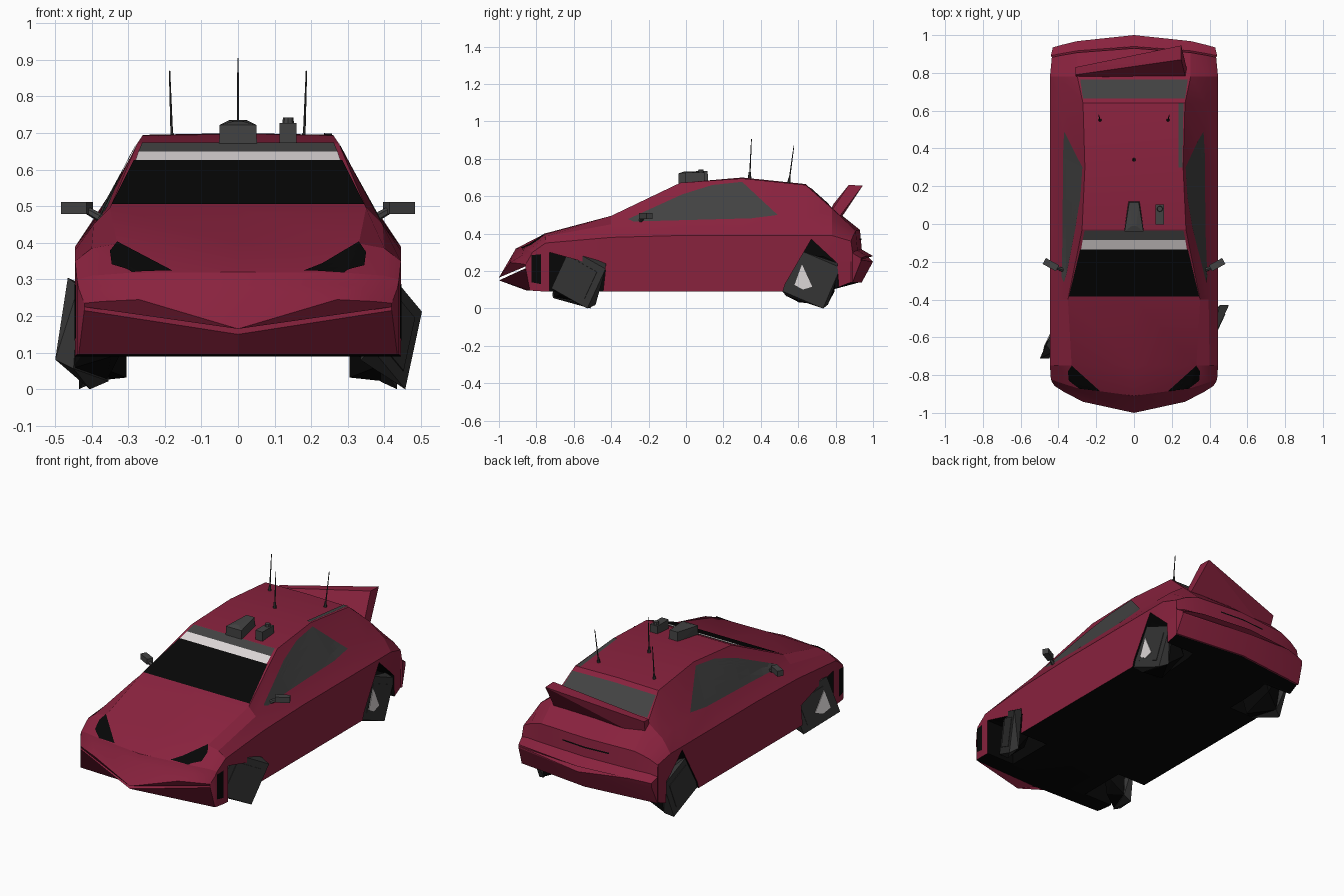
import bpy, bmesh, math
from mathutils import Vector, Matrix
from mathutils.bvhtree import BVHTree

if "Cube" in bpy.data.objects:
    bpy.data.objects.remove(bpy.data.objects["Cube"])


def material(name, r, g, b):
    m = bpy.data.materials.new(name)
    m.diffuse_color = (r, g, b, 1)
    m.use_nodes = True
    m.node_tree.nodes["Principled BSDF"].inputs["Base Color"].default_value = m.diffuse_color
    return m


RED = material("crimson_paint", 0.25, 0.016, 0.048)
BLACK = material("black", 0.002, 0.002, 0.002)
GREY = material("dark_grey", 0.055, 0.055, 0.055)
TYRE = material("tyre_grey", 0.035, 0.035, 0.035)
WHITE = material("pale_grey", 0.72, 0.68, 0.68)


def make(name, bm, *mats):
    me = bpy.data.meshes.new(name)
    bm.to_mesh(me)
    bm.free()
    ob = bpy.data.objects.new(name, me)
    bpy.context.collection.objects.link(ob)
    for m in mats:
        me.materials.append(m)
    return ob


def hull(name, pts, mat):
    bm = bmesh.new()
    vs = [bm.verts.new(p) for p in pts]
    bmesh.ops.convex_hull(bm, input=vs)
    bmesh.ops.dissolve_limit(bm, angle_limit=0.02, verts=bm.verts, edges=bm.edges)
    bmesh.ops.recalc_face_normals(bm, faces=bm.faces)
    return make(name, bm, mat)


def block(name, loc, size, rot, mat):
    bm = bmesh.new()
    mtx = Matrix.Translation(loc) @ Matrix.Rotation(rot, 4, 'Z') @ Matrix.Diagonal((*size, 1))
    bmesh.ops.create_cube(bm, size=1, matrix=mtx)
    return make(name, bm, mat)


def rod(name, a, b, r1, r2, mat, sides=6):
    a, b = Vector(a), Vector(b)
    d = b - a
    bm = bmesh.new()
    mtx = Matrix.Translation((a + b) / 2) @ d.to_track_quat('Z', 'Y').to_matrix().to_4x4()
    bmesh.ops.create_cone(bm, cap_ends=True, segments=sides, radius1=r1, radius2=r2,
                          depth=d.length, matrix=mtx)
    return make(name, bm, mat)


# Body shell: lofted sections
# y, bow, bottom z, side x, mid z, shoulder z, belt x, belt z, edge x, edge z, centre z
SECTIONS = [
    (-1.00, .16, .215, .42, .225, .235, .37, .240, .27, .245, .165),
    (-0.93, .10, .095, .435, .20, .275, .40, .280, .33, .285, .285),
    (-0.91, .09, .095, .44, .20, .30, .40, .310, .30, .318, .32),
    (-0.75, .00, .09, .445, .24, .35, .40, .385, .33, .398, .402),
    (-0.40, .00, .09, .445, .25, .38, .395, .45, .35, .495, .495),
    (-0.03, .00, .09, .445, .25, .39, .375, .47, .275, .672, .672),
    (0.30, .00, .09, .445, .25, .39, .375, .475, .26, .695, .70),
    (0.64, .00, .09, .445, .25, .39, .38, .48, .27, .66, .665),
    (0.78, .00, .10, .445, .25, .39, .395, .465, .30, .535, .54),
    (0.93, -.05, .14, .435, .25, .36, .38, .39, .30, .415, .42),
    (0.94, -.05, .14, .44, .24, .295, .40, .305, .30, .31, .315),
    (1.00, -.07, .250, .43, .26, .27, .38, .275, .30, .28, .28),
]
bm = bmesh.new()
rings = []
for y, bow, zb, xs, zm, zs, xb, zbelt, xe, ze, zt in SECTIONS:
    half = [(xs, zb), (xs, zm), (xs, zs), (xb, zbelt), (xe, ze)]
    loop = [(0, zb)] + half + [(0, zt)] + [(-x, z) for x, z in reversed(half)]
    rings.append([bm.verts.new((x, y + bow * (x / .445) ** 2, z)) for x, z in loop])
# Chin swept back under a pointed nose
rings[0][0].co.z = .15
rings[1][0].co.y, rings[2][0].co.y = -.85, -.825
n = len(rings[0])
for a, b in zip(rings, rings[1:]):
    for i in range(n):
        bm.faces.new((a[i], a[(i + 1) % n], b[(i + 1) % n], b[i]))
bm.faces.new(rings[0])
bm.faces.new(rings[-1])
bmesh.ops.recalc_face_normals(bm, faces=bm.faces)
for f in bm.faces:  # black underside, painted chin
    c = f.calc_center_median()
    if f.normal.z < -0.9 and c.z < 0.13 and c.y > -.86:
        f.material_index = 1
body = make("body", bm, RED, BLACK)

# Wheel arches cut into the shell
ARCHES = [[(-.73, .03), (-.73, .30), (-.55, .25), (-.43, .21), (-.45, .03)],
          [(.50, .03), (.53, .13), (.67, .37), (.81, .24), (.82, .03)]]
for s in (1, -1):
    for prof in ARCHES:
        bm = bmesh.new()
        a = [bm.verts.new((s * .26, y, z)) for y, z in prof]
        b = [bm.verts.new((s * .60, y, z)) for y, z in prof]
        k = len(prof)
        bm.faces.new(a)
        bm.faces.new(b)
        for i in range(k):
            bm.faces.new((a[i], a[(i + 1) % k], b[(i + 1) % k], b[i]))
        bmesh.ops.recalc_face_normals(bm, faces=bm.faces)
        for f in bm.faces:
            f.material_index = 1
        cutter = make("arch_cutter", bm, RED, BLACK)
        cutter.hide_render = True
        mod = body.modifiers.new("arch", 'BOOLEAN')
        mod.operation, mod.solver, mod.object = 'DIFFERENCE', 'EXACT', cutter
        bpy.context.view_layer.objects.active = body
        bpy.ops.object.modifier_apply(modifier=mod.name)
        bpy.data.objects.remove(cutter)
bpy.ops.object.select_all(action='DESELECT')
body.select_set(True)
bpy.context.view_layer.objects.active = body
bpy.ops.object.shade_smooth_by_angle(angle=math.radians(20))
bpy.context.view_layer.update()
tree = BVHTree.FromObject(body, bpy.context.evaluated_depsgraph_get())


def decal(name, pts, axis, sign, mat, lift=0.004):
    """Thin plate: an outline projected on to the body along one axis."""
    bm = bmesh.new()
    vs = []
    for p in pts:
        co = list(p)
        co.insert(axis, 3 * sign)
        vs.append(bm.verts.new(co))
    bm.faces.new(vs)
    bmesh.ops.triangulate(bm, faces=bm.faces)
    bmesh.ops.subdivide_edges(bm, edges=bm.edges, cuts=5, use_grid_fill=True)
    d = Vector((0, 0, 0))
    d[axis] = -sign
    lost = []
    for v in bm.verts:
        hit = tree.ray_cast(v.co, d)[0]
        if hit:
            v.co = hit - d * lift
        else:
            lost.append(v)
    bmesh.ops.delete(bm, geom=lost, context='VERTS')
    bm.normal_update()
    for f in bm.faces:
        if f.normal[axis] * sign < 0:
            f.normal_flip()
    return make(name, bm, mat)


# Glass, strips and slits
decal("windscreen", [(-.345, -.385), (.345, -.385), (.285, -.135), (-.285, -.135)], 2, 1, BLACK)
decal("sun_strip", [(-.28, -.135), (.28, -.135), (.272, -.085), (-.272, -.085)], 2, 1, WHITE)
decal("windscreen_top", [(-.272, -.085), (.272, -.085), (.262, -.035), (-.262, -.035)], 2, 1, GREY)
decal("rear_window", [(-.27, .665), (.27, .665), (.285, .765), (-.285, .765)], 2, 1, GREY)
decal("roof_strip", [(.235, .30), (.256, .30), (.262, .64), (.235, .64)], 2, 1, GREY)
decal("boot_slit", [(-.15, .365), (.15, .365), (.15, .373), (-.15, .373)], 1, 1, BLACK)
for s, side in ((1, "right"), (-1, "left")):
    decal(side + "_side_window", [(-.31, .478), (-.02, .61), (.14, .66), (.30, .677), (.49, .50),
                                  (.35, .482), (-.28, .465)], 0, s, GREY)
    decal(side + "_headlight", [(s * .18, -.885), (s * .33, -.75), (s * .35, -.78),
                                (s * .345, -.83), (s * .29, -.872)], 2, 1, BLACK, .006)
    decal(side + "_bumper_vent", [(-.825, .14), (-.775, .13), (-.775, .29), (-.825, .285)],
          0, s, BLACK)
    # Door mirrors
    rod(side + "_mirror_arm", (s * .37, -.245, .465), (s * .415, -.23, .49), .012, .01, GREY)
    block(side + "_mirror", (s * .44, -.215, .495), (.08, .036, .032), s * .5, GREY)
    # Rear aerials
    rod(side + "_aerial", (s * .18, .55, .67), (s * .187, .577, .87), .004, .002, TYRE)
    rod(side + "_aerial_base", (s * .18, .55, .67), (s * .18, .553, .70), .009, .005, TYRE)

# Roof equipment
rod("centre_aerial", (0, .34, .69), (0, .35, .905), .004, .002, TYRE)
rod("centre_aerial_base", (0, .34, .69), (0, .341, .73), .010, .006, TYRE)
hull("roof_scoop", [(s * x, y, z) for s in (1, -1) for x, y, z in
                    ((.052, -.04, .66), (.05, -.04, .722), (.012, -.01, .732), (.025, .115, .735),
                     (.03, .12, .67))], GREY)
block("roof_box", (.137, .05, .70), (.046, .105, .056), 0, GREY)
rod("roof_box_knob", (.137, .08, .72), (.137, .08, .742), .017, .014, GREY, 8)

# Rear wing, leaning and skewed
hull("rear_wing", [(-.30, .76, .45), (-.30, .80, .44), (-.31, .79, .56), (-.31, .83, .56),
                   (.28, .75, .48), (.28, .82, .49), (.25, .87, .66), (.25, .945, .657)], RED)


# Wheels: twisted four-sided blocks, grey outer slab on a tapering black core
def wheel(name, s, x, y, steer, phase, hub, inner, depth):
    mtx = Matrix.Translation((s * x, y, .16)) @ Matrix.Rotation(steer, 4, 'Z')

    def ring(r, px, ph):
        return [mtx @ Vector((s * px, r * math.cos(ph + i * math.tau / 4),
                              r * math.sin(ph + i * math.tau / 4))) for i in range(4)]
    parts = [("_tyre", ring(.168, 0, phase) + ring(.162, -.045, phase + .2), TYRE),
             ("_core", ring(.160, -.04, phase + .2) + ring(inner, -depth, phase + .7), BLACK),
             ("_rim", ring(.115, .003, phase) + ring(.115, -.004, phase), TYRE)]
    if hub:
        tri = [(-.05, .08), (-.09, -.03), (-.045, -.055), (.005, -.04)]
        parts.append(("_hub", [mtx @ Vector((s * h, a, b)) for h in (.007, .0) for a, b in tri],
                      WHITE))
    lift = Vector((0, 0, -min(p.z for _, pts, _ in parts for p in pts)))
    for suffix, pts, m in parts:
        hull(name + suffix, [p + lift for p in pts], m)


turn = math.radians(-25)
wheel("front_right_wheel", 1, .435, -.575, turn, math.radians(18), False, .07, .11)
wheel("front_left_wheel", -1, .435, -.575, turn, math.radians(25), True, .07, .11)
wheel("rear_right_wheel", 1, .435, .67, 0, math.radians(22), True, .14, .13)
wheel("rear_left_wheel", -1, .435, .67, 0, math.radians(22), False, .14, .13)
